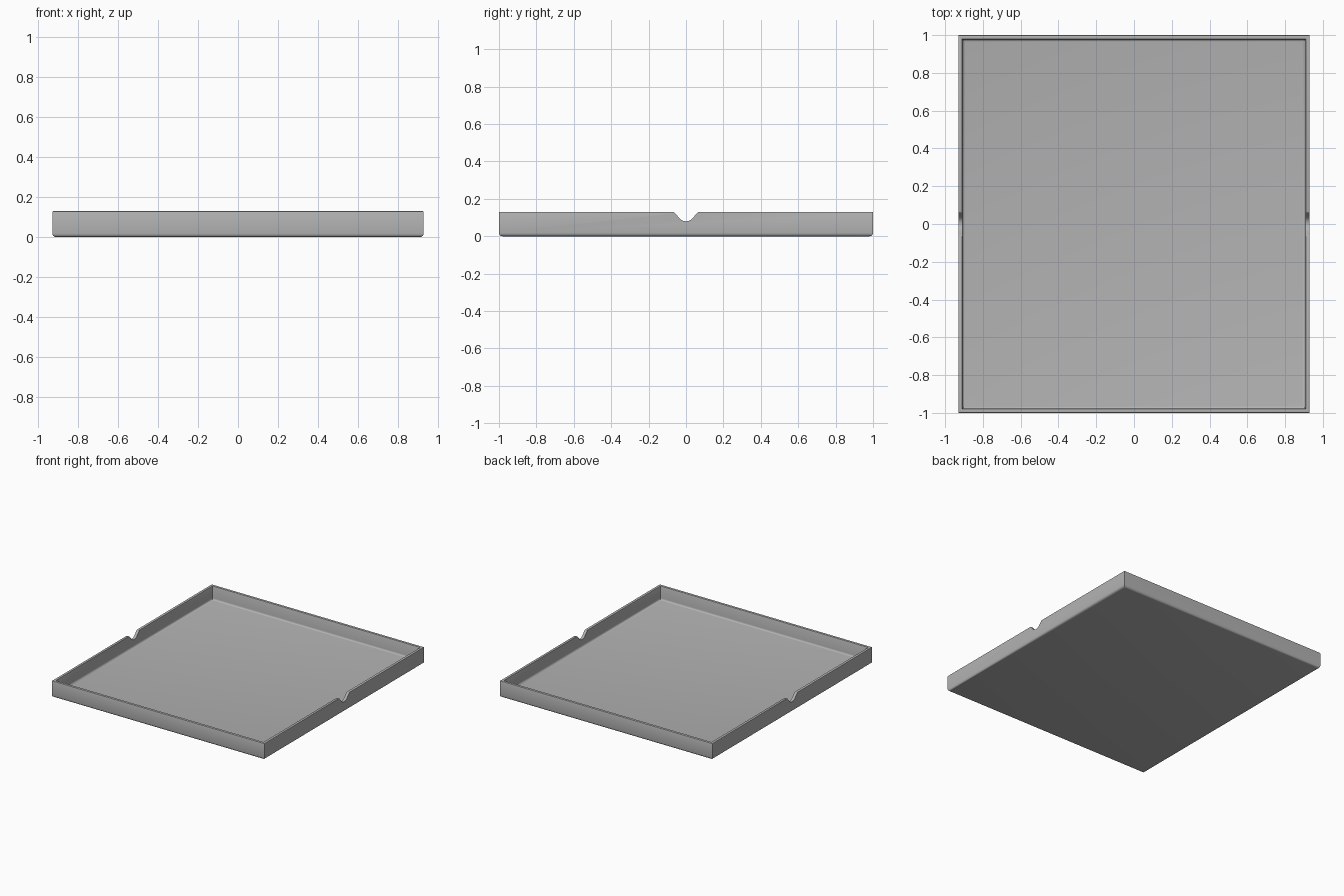
import bpy, bmesh, math

cube = bpy.data.objects.get("Cube")
if cube:
    bpy.data.objects.remove(cube, do_unlink=True)

HX, HY, H = 0.93, 1.0, 0.13
WALL, FLOOR = 0.022, 0.022

grey = bpy.data.materials.new("grey plastic")
grey.use_nodes = True
colour = (0.45, 0.45, 0.45, 1)
grey.diffuse_color = colour
grey.node_tree.nodes["Principled BSDF"].inputs["Base Color"].default_value = colour


def arc(cx, cz, r, start, end, steps=4):
    """Points of an arc, angles in degrees."""
    angles = [math.radians(start + (end - start) * i / steps) for i in range(steps + 1)]
    return [(cx + r * math.cos(a), cz + r * math.sin(a)) for a in angles]


def make_object(name, bm):
    bmesh.ops.recalc_face_normals(bm, faces=bm.faces)
    mesh = bpy.data.meshes.new(name)
    bm.to_mesh(mesh)
    bm.free()
    mesh.materials.append(grey)
    obj = bpy.data.objects.new(name, mesh)
    bpy.context.collection.objects.link(obj)
    return obj


# Wall section as (inset, height): rounded base, soft rim, inner fillet
R, RIM, FIL = 0.018, 0.005, 0.014
section = (arc(R, R, R, 270, 180)
           + arc(RIM, H - RIM, RIM, 180, 90, 2)
           + arc(WALL - RIM, H - RIM, RIM, 90, 0, 2)
           + arc(WALL + FIL, FLOOR + FIL, FIL, 180, 270))

# Tray: rectangular rings joined from the underside to the inner floor
bm = bmesh.new()
rings = [[bm.verts.new((sx * (HX - d), sy * (HY - d), z))
          for sx, sy in ((-1, -1), (1, -1), (1, 1), (-1, 1))] for d, z in section]
for a, b in zip(rings, rings[1:]):
    for i in range(4):
        j = (i + 1) % 4
        bm.faces.new((a[i], a[j], b[j], b[i]))
bm.faces.new(rings[0])
bm.faces.new(rings[-1])
tray = make_object("tray", bm)

# Finger notch cutter: round bottom with flared shoulders, through both sides
half = arc(0, 0.125, 0.045, 270, 325, 6) + arc(0.072, 0.115, 0.016, 160, 90, 4)
half.append((0.072, H + 0.05))
outline = half + [(-y, z) for y, z in reversed(half[1:])]
bm = bmesh.new()
face = bm.faces.new([bm.verts.new((-1.1, y, z)) for y, z in outline])
ext = bmesh.ops.extrude_face_region(bm, geom=[face])
bmesh.ops.translate(bm, vec=(2.2, 0, 0),
                    verts=[v for v in ext["geom"] if isinstance(v, bmesh.types.BMVert)])
cutter = make_object("notch_cutter", bm)
cutter.hide_render = True

# Cut the notches, then remove the cutter
cut = tray.modifiers.new("notches", "BOOLEAN")
cut.operation = "DIFFERENCE"
cut.solver = "EXACT"
cut.object = cutter
bpy.ops.object.select_all(action="DESELECT")
bpy.context.view_layer.objects.active = tray
tray.select_set(True)
bpy.ops.object.modifier_apply(modifier=cut.name)
bpy.data.objects.remove(cutter, do_unlink=True)
bpy.ops.object.shade_smooth_by_angle(angle=math.radians(35))
